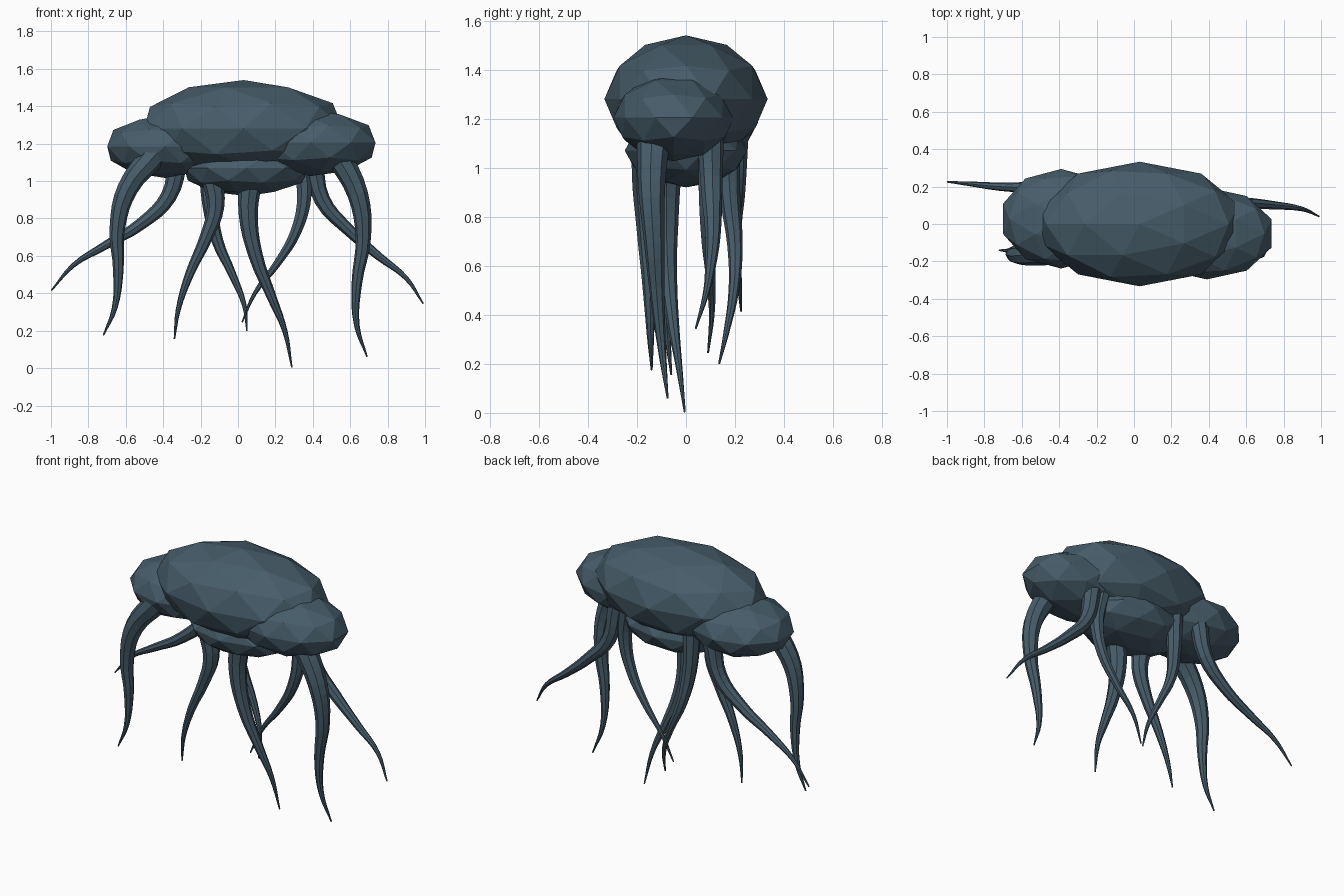
import bpy, math

slate = bpy.data.materials.new("slate_blue")
slate.diffuse_color = (0.062, 0.108, 0.143, 1)


# Faceted, squashed body lobes
def lobe(name, loc, scale, flip=False):
    bpy.ops.mesh.primitive_ico_sphere_add(
        subdivisions=2, radius=1, location=loc,
        rotation=(0, 0, math.pi if flip else 0))
    ob = bpy.context.object
    ob.name = name
    ob.scale = scale
    ob.data.materials.append(slate)


lobe("main_body", (0.03, 0, 1.28), (0.56, 0.333, 0.26), True)
lobe("lower_body", (0.045, 0, 1.07), (0.35, 0.25, 0.15))
lobe("left_lobe", (-0.39, 0.028, 1.185), (0.325, 0.266, 0.168))
lobe("right_lobe", (0.39, -0.05, 1.205), (0.363, 0.246, 0.178), True)


# Tapering tentacle swept along a smooth path
def tentacle(name, thick, pts):
    cu = bpy.data.curves.new(name + "_path", 'CURVE')
    cu.dimensions = '3D'
    cu.bevel_depth = 1
    cu.bevel_resolution = 2
    cu.resolution_u = 4
    cu.use_fill_caps = True
    sp = cu.splines.new('BEZIER')
    sp.use_smooth = False
    sp.bezier_points.add(len(pts) - 1)
    n = len(pts) - 1
    for i, (p, co) in enumerate(zip(sp.bezier_points, pts)):
        p.co = co
        p.handle_left_type = p.handle_right_type = 'AUTO'
        p.radius = thick * (1 - i / n) ** 1.1 + 0.004
    tmp = bpy.data.objects.new(name + "_path", cu)
    bpy.context.collection.objects.link(tmp)
    dg = bpy.context.evaluated_depsgraph_get()
    me = bpy.data.meshes.new_from_object(tmp.evaluated_get(dg))
    bpy.data.objects.remove(tmp)
    me.materials.clear()
    me.materials.append(slate)
    for f in me.polygons:
        f.use_smooth = False
    ob = bpy.data.objects.new(name, me)
    bpy.context.collection.objects.link(ob)


# Front row
tentacle("front_tentacle_outer_left", 0.066, [
    (-0.44, -0.15, 1.15), (-0.59, -0.165, 0.96), (-0.645, -0.16, 0.75),
    (-0.64, -0.15, 0.52), (-0.66, -0.145, 0.32), (-0.72, -0.14, 0.175)])
tentacle("front_tentacle_inner_left", 0.054, [
    (-0.14, -0.09, 1.03), (-0.12, -0.09, 0.86), (-0.17, -0.09, 0.7),
    (-0.26, -0.085, 0.5), (-0.32, -0.075, 0.31), (-0.34, -0.06, 0.155)])
tentacle("front_tentacle_inner_right", 0.06, [
    (0.07, -0.08, 1.03), (0.055, -0.08, 0.82), (0.095, -0.075, 0.6),
    (0.18, -0.055, 0.38), (0.25, -0.03, 0.2), (0.288, -0.005, 0.003)])
tentacle("front_tentacle_outer_right", 0.066, [
    (0.53, -0.13, 1.15), (0.64, -0.14, 0.93), (0.67, -0.13, 0.7),
    (0.635, -0.115, 0.45), (0.635, -0.095, 0.23), (0.69, -0.075, 0.06)])

# Back row
tentacle("back_tentacle_inner_left", 0.048, [
    (-0.16, 0.17, 1.12), (-0.15, 0.18, 0.88), (-0.11, 0.2, 0.68),
    (-0.03, 0.195, 0.5), (0.035, 0.165, 0.33), (0.048, 0.135, 0.2)])
tentacle("back_tentacle_inner_right", 0.048, [
    (0.33, 0.1, 1.12), (0.355, 0.09, 0.93), (0.31, 0.09, 0.73),
    (0.21, 0.1, 0.56), (0.09, 0.105, 0.4), (0.022, 0.09, 0.245)])
tentacle("back_tentacle_outer_left", 0.05, [
    (-0.32, 0.2, 1.12), (-0.37, 0.2, 0.92), (-0.52, 0.195, 0.77),
    (-0.72, 0.2, 0.65), (-0.88, 0.215, 0.55), (-0.998, 0.225, 0.415)])
tentacle("back_tentacle_outer_right", 0.05, [
    (0.4, 0.1, 1.12), (0.45, 0.105, 0.9), (0.59, 0.11, 0.74),
    (0.75, 0.1, 0.6), (0.9, 0.08, 0.48), (0.99, 0.04, 0.345)])
